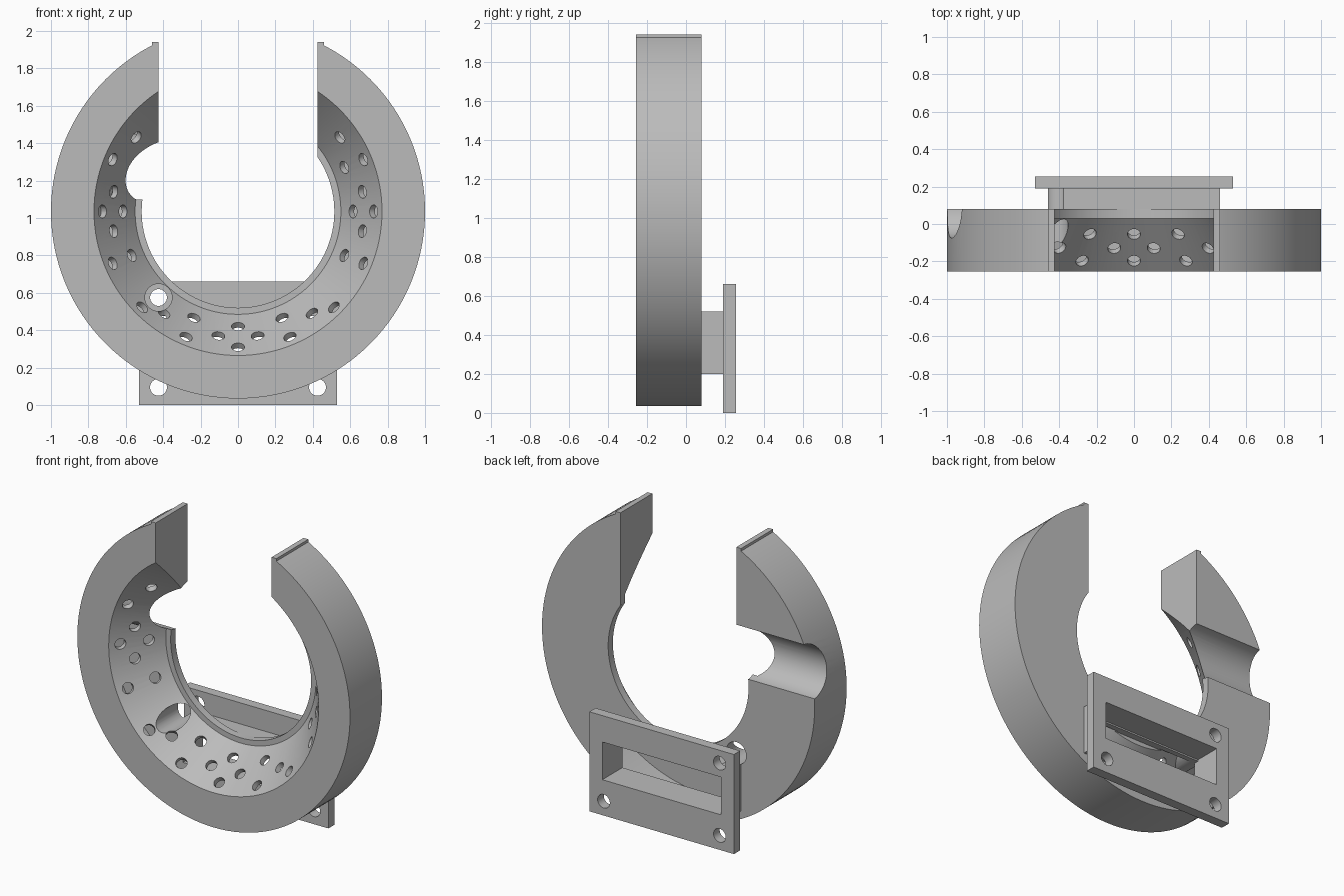
import bpy, bmesh, math
from mathutils import Vector

cube = bpy.data.objects.get("Cube")
if cube:
    bpy.data.objects.remove(cube, do_unlink=True)

CZ = 1.035               # ring centre height
FRONT, BACK = -0.255, 0.08
GREY = (0.5, 0.5, 0.5, 1)

mat = bpy.data.materials.new("light grey plastic")
mat.use_nodes = True
mat.diffuse_color = GREY
mat.node_tree.nodes["Principled BSDF"].inputs["Base Color"].default_value = GREY


def make(name, bm):
    bmesh.ops.recalc_face_normals(bm, faces=bm.faces)
    mesh = bpy.data.meshes.new(name)
    bm.to_mesh(mesh)
    bm.free()
    mesh.materials.append(mat)
    ob = bpy.data.objects.new(name, mesh)
    bpy.context.collection.objects.link(ob)
    return ob


def box(name, x, y, z):
    bm = bmesh.new()
    bmesh.ops.create_cube(bm, size=1)
    for v in bm.verts:
        v.co = [lo + (c + 0.5) * (hi - lo) for c, (lo, hi) in zip(v.co, (x, y, z))]
    return make(name, bm)


def rods(name, ends, radius, sides=32):
    """Cylinders, one for each pair of end points."""
    bm = bmesh.new()
    for a, b in ends:
        a, b = Vector(a), Vector(b)
        new = bmesh.ops.create_cone(bm, cap_ends=True, segments=sides, radius1=radius,
                                    radius2=radius, depth=(b - a).length)["verts"]
        turn = (b - a).to_track_quat("Z", "Y")
        for v in new:
            v.co = turn @ v.co + (a + b) / 2
    return make(name, bm)


def revolve(name, profile):
    """Turn a closed (radius, y) profile about the ring axis."""
    bm = bmesh.new()
    vs = [bm.verts.new((r, y, CZ)) for r, y in profile]
    es = [bm.edges.new((vs[i - 1], vs[i])) for i in range(len(vs))]
    bmesh.ops.spin(bm, geom=vs + es, cent=(0, 0, CZ), axis=(0, 1, 0),
                   angle=math.tau, steps=128, use_merge=True)
    bmesh.ops.remove_doubles(bm, verts=bm.verts, dist=1e-5)
    return make(name, bm)


def combine(ob, other, operation="DIFFERENCE", keep=False):
    mod = ob.modifiers.new("cut", "BOOLEAN")
    mod.operation, mod.solver, mod.object = operation, "EXACT", other
    bpy.context.view_layer.objects.active = ob
    bpy.ops.object.modifier_apply(modifier=mod.name)
    if not keep:
        bpy.data.objects.remove(other, do_unlink=True)


def groove(radius):
    return rods("groove_cutter", [((-1.2, 0.095, 1.257), (-0.2, 0.095, 1.257))], radius, 64)


def access(radius):
    return rods("access_cutter", [((s * 0.425, -0.4, 0.575), (s * 0.425, 0.19, 0.575))
                                  for s in (-1, 1)], radius, 40)


# Ring with conical inside and a small lip
ring = revolve("air_ring", [(1, FRONT), (0.77, FRONT), (0.55, 0.03),
                            (0.515, 0.03), (0.515, BACK), (1, BACK)])
combine(ring, box("slot_cutter", (-0.425, 0.425), (-1, 1), (CZ, 3)))

# Flat tabs on the two open ends
for s in (-1, 1):
    tab = box("end_tab", sorted((s * 0.425, s * 0.46)), (FRONT, BACK), (1.85, 1.94))
    combine(ring, tab, "UNION")

# Hollow inside, leaving walls at the ends, the groove and the access tubes
cavity = revolve("cavity_cutter", [(0.965, -0.22), (0.787, -0.22), (0.582, 0.045), (0.965, 0.045)])
combine(cavity, box("end_wall_keeper", (-0.46, 0.46), (-1, 1), (CZ, 3)))
combine(cavity, groove(0.2))
combine(cavity, access(0.1))
combine(ring, cavity)
combine(ring, groove(0.17))
combine(ring, access(0.073))
combine(ring, box("neck_opening_cutter", (-0.435, 0.435), (0.036, 0.2), (0.235, 0.475)))

# Air holes drilled square to the cone, in three rows
spots = []
for side in (-1, 1):
    for k in range(-3, 3):
        spots.append((0.725, k * 22.5, side))
        if k != -2 and not (side < 0 and k == 1):
            spots.append((0.615, k * 22.5, side))
    spots += [(0.725, 45, side), (0.615, 45, side)]
    spots += [(0.673, a, side) for a in (-81, -54, -9, 9, 36)]
spots += [(0.725, -90, 1), (0.615, -90, 1)]
ends = []
for r, angle, side in spots:
    a = math.radians(angle)
    y = FRONT + (0.77 - r) / 0.22 * 0.285
    out = Vector((side * math.cos(a), 0, math.sin(a)))
    base = out * r + Vector((0, y, CZ))
    drill = (out * 0.285 + Vector((0, 0.22, 0))).normalized() * 0.06
    ends.append((base - drill, base + drill))
holes = rods("air_hole_cutter", ends, 0.035, 20)
combine(holes, box("end_wall_keeper", (-0.45, 0.45), (-1, 1), (CZ, 3)))
combine(ring, holes)

# Rectangular neck behind the ring
neck = box("duct_neck", (-0.46, 0.46), (BACK, 0.19), (0.2, 0.52))
combine(neck, box("neck_cutter", (-0.435, 0.435), (0, 0.3), (0.235, 0.485)))
combine(neck, access(0.073))

# Mounting flange with four screw holes
flange = box("mounting_flange", (-0.53, 0.53), (0.19, 0.255), (0, 0.66))
combine(flange, box("flange_cutter", (-0.435, 0.435), (0, 0.5), (0.235, 0.485)))
combine(flange, rods("screw_hole_cutter", [((x, 0, z), (x, 0.5, z))
                     for x in (-0.425, 0.425) for z in (0.095, 0.575)], 0.045))

# Smooth curved walls, sharp edges
for ob in (ring, neck, flange):
    bpy.ops.object.select_all(action="DESELECT")
    ob.select_set(True)
    bpy.context.view_layer.objects.active = ob
    bpy.ops.object.shade_smooth_by_angle(angle=math.radians(30))
